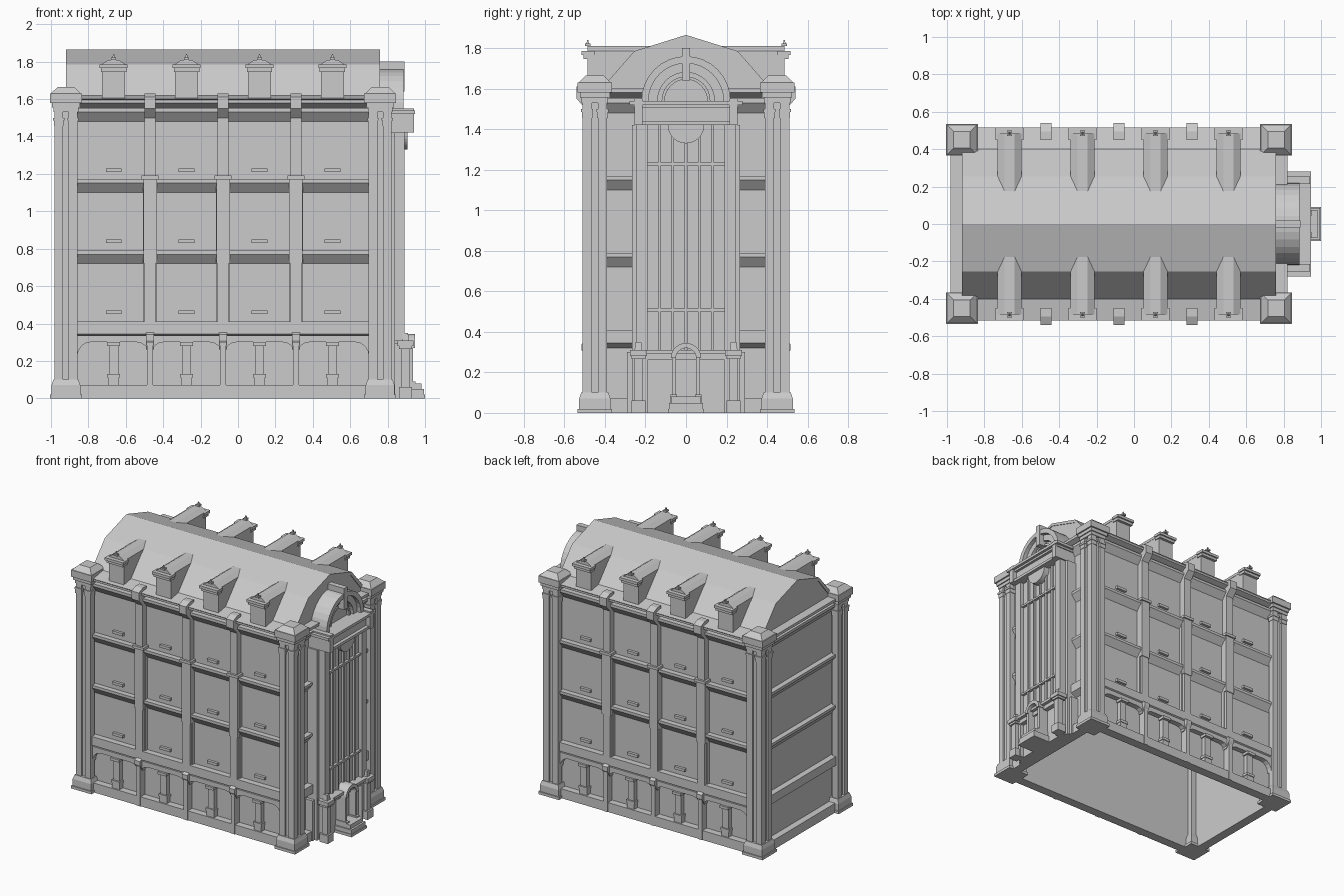
import bpy, bmesh, math

cube = bpy.data.objects.get("Cube")
if cube:
    bpy.data.objects.remove(cube, do_unlink=True)

stone = bpy.data.materials.new("grey_stone")
stone.use_nodes = True
stone.diffuse_color = (.6, .6, .6, 1)
stone.node_tree.nodes["Principled BSDF"].inputs["Base Color"].default_value = stone.diffuse_color

# Main dimensions
CENTRE_X = -.08
END, FRONT = .84, -.45
EAVES, RIDGE = 1.6, 1.865
FIRST_FLOOR, STOREY = .41, .38
FLOORS = [FIRST_FLOOR + STOREY * i for i in range(3)]
TOP_BAND = FIRST_FLOOR + STOREY * 3
BAY = .39
BAYS = (BAY / 2, BAY * 1.5)
LIP = .02
PLINTH = .07
ARCH_TOP = .3
SIDES = (-1, 1)


class Part:
    """Collects solids in one mesh, optionally mirrored about the main block's centre."""

    def __init__(self, name, mirror=""):
        self.name, self.mirror, self.bm = name, mirror, bmesh.new()

    def __enter__(self):
        return self

    def prism(self, outline, axis, start, end):
        def place(point, along):
            coords = list(point)
            coords.insert("xyz".index(axis), along)
            return self.bm.verts.new(coords)
        low = [place(point, start) for point in outline]
        high = [place(point, end) for point in outline]
        self.bm.faces.new(low)
        self.bm.faces.new(high)
        for i in range(len(low)):
            self.bm.faces.new((low[i - 1], low[i], high[i], high[i - 1]))
        return high

    def box(self, x, y, z, taper=0):
        (left, right), (near, far), (base, top) = x, y, z
        corners = [(left, near), (right, near), (right, far), (left, far)]
        for v in self.prism(corners, "z", base, top):
            v.co.x -= math.copysign(taper, v.co.x - (left + right) / 2)
            v.co.y -= math.copysign(taper, v.co.y - (near + far) / 2)

    def block(self, x, y, half, base, top, taper=0):
        self.box((x - half, x + half), (y - half, y + half), (base, top), taper)

    def on_front(self, x, half, out, base, top):
        """Box standing out from the long front wall."""
        self.box((x - half, x + half), (FRONT - out, FRONT + LIP), (base, top))

    def on_end(self, half, out, base, top, y=0):
        """Box standing out from the entrance end wall."""
        self.box((END - LIP, END + out), (y - half, y + half), (base, top))

    def arch(self, inner, outer, z, out):
        curve = half_circle(outer, z) + half_circle(inner, z)[::-1]
        self.prism(curve, "x", END - LIP, END + out)

    def __exit__(self, *error):
        bmesh.ops.recalc_face_normals(self.bm, faces=self.bm.faces)
        mesh = bpy.data.meshes.new(self.name)
        self.bm.to_mesh(mesh)
        self.bm.free()
        mesh.materials.append(stone)
        part = bpy.data.objects.new(self.name, mesh)
        part.location.x = CENTRE_X
        bpy.context.collection.objects.link(part)
        if self.mirror:
            modifier = part.modifiers.new("mirror", "MIRROR")
            modifier.use_axis = ["x" in self.mirror, "y" in self.mirror, False]
            modifier.use_mirror_merge = False


def half_circle(radius, z, segments=16, up=1):
    angles = [math.pi * i / segments for i in range(segments + 1)]
    return [(radius * math.cos(a), z + up * radius * math.sin(a)) for a in angles]


# Hollow walls, open at the bottom
with Part("long_walls", "y") as part:
    part.box((-END, END), (FRONT, FRONT + LIP), (0, EAVES))
with Part("end_walls", "x") as part:
    part.box((END - LIP, END), (FRONT, -FRONT), (0, EAVES))

# Ledges with sloped undersides, cornice and plinth on all four sides
bands = [(z, .04, LIP, PLINTH) for z in FLOORS[1:] + [TOP_BAND]]
bands += [(FIRST_FLOOR, .045, .065, .09), (EAVES, .06, LIP, .045), (PLINTH, .05, PLINTH, PLINTH)]
with Part("long_ledges", "y") as long_side, Part("end_ledges", "x") as end_side:
    for z, out, lip, drop in bands:
        profile = [(0, z), (out, z), (out, z - lip), (0, z - drop)]
        long_side.prism([(FRONT - d, h) for d, h in profile], "x", -END, END)
        end_side.prism([(END + d, h) for d, h in profile], "y", FRONT, -FRONT)

# Window sills
with Part("window_sills", "xy") as part:
    for x in BAYS:
        for floor in FLOORS:
            part.on_front(x, .042, LIP, floor + .04, floor + .06)

# Piers between the bays, with brackets at foot and eaves
for name, x, mirror in (("centre", 0, "y"), ("side", BAY, "xy")):
    with Part(name + "_piers", mirror) as part:
        ground, second, third = FLOORS
        part.on_front(x, .038, .025, ground, third)
        part.on_front(x, .03, .045, ground, EAVES)
        part.on_front(x, .036, .05, second - PLINTH, third)
        part.on_front(x, .046, .06, third, third + LIP)
        part.on_front(x, .016, .055, 0, ARCH_TOP)
        for half, out, base, top in ((.03, .09, EAVES - .1, EAVES + .03), (.022, .065, .26, .36)):
            bracket = [(0, base), (out / 2, base), (out, base + .05),
                       (out, top - LIP), (out / 2, top), (0, top)]
            part.prism([(FRONT - d, z) for d, z in bracket], "x", x - half, x + half)

# Ground storey arches with small pilasters
with Part("ground_arches", "xy") as part:
    haunch, rise, head = PLINTH, .08, .035
    for x in BAYS:
        right = [(BAY / 2, ARCH_TOP + head)]
        for i in range(5):
            a = math.pi / 8 * i
            right.append((BAY / 2 - haunch * (1 - math.cos(a)), ARCH_TOP - rise * (1 - math.sin(a))))
        outline = right + [(-d, z) for d, z in right[::-1]]
        part.prism([(x + d, z) for d, z in outline], "y", FRONT - .04, FRONT)
with Part("ground_pilasters", "xy") as part:
    for x in BAYS:
        part.on_front(x, .025, .035, PLINTH, ARCH_TOP)
        part.on_front(x, .03, .04, PLINTH, PLINTH + .05)
        part.on_front(x, .035, .045, .11, .13)
        part.on_front(x, .035, .055, ARCH_TOP - LIP, ARCH_TOP)

# Corner towers with four clustered shafts, stepped base and faceted cap
with Part("corner_towers", "xy") as part:
    part.block(END, FRONT, .085, 0, LIP)
    part.block(END, FRONT, .077, LIP, PLINTH)
    part.block(END, FRONT, .077, PLINTH, .1, taper=.01)
    part.block(END, FRONT, .048, 0, EAVES)
    for side_x in SIDES:
        for side_y in SIDES:
            x, y = END + .038 * side_x, FRONT + .038 * side_y
            part.block(x, y, .023, 0, EAVES)
            part.block(x, y, .026, 1.455, 1.485)
            part.block(x, y, .03, 1.485, 1.5)
    cap = EAVES + .03
    part.block(END, FRONT, .066, 1.53, 1.555)
    part.block(END, FRONT, .074, 1.555, cap)
    part.block(END, FRONT, .085, EAVES - LIP, cap)
    part.block(END, FRONT, .08, cap, cap + .035, taper=.036)

# Faceted roof shell with closed gables
KNEE = 1.785
eave_side = [(-.515, EAVES), (-.4, EAVES + LIP), (-.255, KNEE)]
roof = eave_side + [(0, RIDGE)] + [(-y, z) for y, z in eave_side[::-1]]
with Part("roof", "x") as part:
    lining = [(y * .96, z - LIP) for y, z in roof[::-1]]
    part.prism(roof + lining, "x", 0, END)
with Part("gables", "x") as part:
    part.prism([(y * .98, z - LIP / 2) for y, z in roof], "x", END - LIP, END - LIP / 4)

# Dormers with flat-topped roofs running back into the slope
with Part("dormers", "xy") as part:
    face, crown = -.485, KNEE + .025
    for x in BAYS:
        part.box((x - .062, x + .062), (face, FRONT / 2), (EAVES, KNEE - LIP))
        part.box((x - .068, x + .068), (face - LIP, FRONT), (KNEE - LIP * 2, KNEE))
        part.box((x - .075, x + .075), (face - .03, FRONT), (KNEE - LIP, KNEE))
        left = [(-.064, KNEE - LIP), (-.064, KNEE), (-.027, crown)]
        outline = left + [(-d, z) for d, z in left[::-1]]
        part.prism([(x + d, z) for d, z in outline], "y", face, -.16)
        part.block(x, face, .014, crown, crown + .012)
        part.block(x, face, .008, crown, crown + .03, taper=.005)

# Tall glazed bay on the entrance end, with pilasters and glazing bars
SHELF = 1.42
CANOPY = 1.54
with Part("entrance_bay") as part:
    part.on_end(.2, .1, 0, CANOPY)
    for side in SIDES:
        part.on_end(.027, .13, 0, SHELF, y=side * .218)
        part.on_end(.012, .08, 0, SHELF, y=side * .255)
with Part("glazing_bars") as part:
    for i in range(-2, 3):
        part.on_end(.007, .115, ARCH_TOP, CANOPY, y=i * .065)
    for z in (.5, 1.22):
        part.on_end(.2, .12, z, z + .015)

# Canopy over the bay, with a hanging half-round shield
with Part("canopy") as part:
    part.on_end(.25, .17, SHELF, SHELF + LIP)
    part.on_end(.235, .145, SHELF, CANOPY)
    part.on_end(.262, .165, CANOPY - .035, CANOPY)
    part.on_end(.28, .185, CANOPY - LIP, CANOPY)
    for side in SIDES:
        part.on_end(LIP, .18, SHELF, CANOPY + .01, y=side * .235)
    part.prism(half_circle(.09, SHELF, up=-1), "x", END, END + .145)

# Arched window and keystone in the gable
with Part("gable_arch") as part:
    for inner, outer, out in ((.185, .22, .125), (.14, .19, .095), (.105, .12, .085), (0, .15, .065)):
        if inner:
            part.arch(inner, outer, CANOPY, out)
        else:
            part.prism(half_circle(outer, CANOPY), "x", END - LIP, END + out)
    part.on_end(LIP, .13, 1.64, EAVES + .2)

# Portal at ground level: flanking columns under a ledge
with Part("portal") as part:
    part.on_end(.255, .16, ARCH_TOP - .01, ARCH_TOP + .01)
    part.on_end(.24, .135, ARCH_TOP - .04, ARCH_TOP)
    column_x = END + .135
    for side in SIDES:
        y = side * .235
        part.block(column_x, y, .035, 0, .06)
        part.block(column_x, y, .022, 0, ARCH_TOP)
        part.block(column_x, y, .034, ARCH_TOP - .035, ARCH_TOP)
        part.block(column_x, y, .042, ARCH_TOP - LIP, ARCH_TOP + .01)
        part.block(column_x, y, LIP, ARCH_TOP, .35, taper=.006)
        part.on_end(LIP, .06, 0, ARCH_TOP, y=side * .27)

# Arched door and its steps
with Part("door") as part:
    part.on_end(.055, .12, 0, ARCH_TOP)
    part.arch(.05, .075, .27, .185)
    for side in SIDES:
        part.on_end(.01, .175, 0, .28, y=side * .06)
        part.on_end(.016, .19, 0, .09, y=side * .06)
with Part("door_steps") as part:
    for half, out, top in ((.09, .24, LIP), (.085, .235, .05), (.075, .22, .08)):
        part.on_end(half, out, 0, top)
